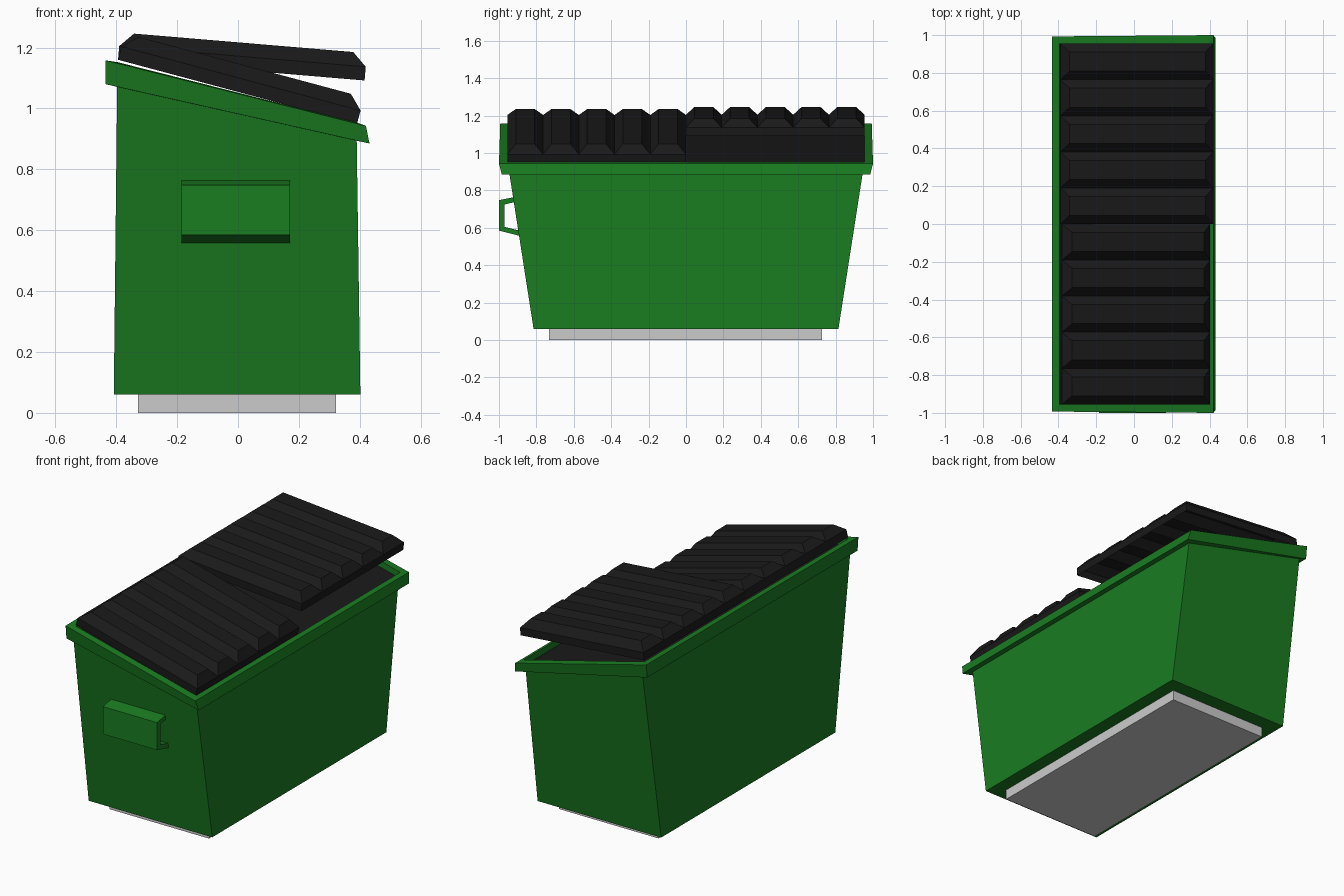
import bpy, bmesh
from math import radians
from mathutils import Matrix, Vector

if "Cube" in bpy.data.objects:
    bpy.data.objects.remove(bpy.data.objects["Cube"])


def material(name, rgb):
    m = bpy.data.materials.new(name)
    m.diffuse_color = (*rgb, 1)
    m.use_nodes = True
    m.node_tree.nodes["Principled BSDF"].inputs["Base Color"].default_value = m.diffuse_color
    return m


GREEN = material("green_paint", (0.01, 0.2, 0.015))
BLACK = material("black_plastic", (0.01, 0.01, 0.01))


def finish(name, bm, mat=None):
    bmesh.ops.remove_doubles(bm, verts=bm.verts, dist=1e-4)
    bmesh.ops.recalc_face_normals(bm, faces=bm.faces)
    me = bpy.data.meshes.new(name)
    bm.to_mesh(me)
    bm.free()
    ob = bpy.data.objects.new(name, me)
    bpy.context.collection.objects.link(ob)
    if mat:
        me.materials.append(mat)
    return ob


def ring(bm, left, right):
    """Four corners from (x, half width, z) at the tall and the low side."""
    (xl, yl, zl), (xr, yr, zr) = left, right
    return [bm.verts.new(p) for p in
            ((xl, -yl, zl), (xr, -yr, zr), (xr, yr, zr), (xl, yl, zl))]


def bridge(bm, a, b):
    n = len(a)
    for i in range(n):
        j = (i + 1) % n
        bm.faces.new((a[i], a[j], b[j], b[i]))


# Tapered bin body with an overhanging sloped rim
bm = bmesh.new()
rings = [ring(bm, l, r) for l, r in (
    ((-0.408, 0.815, 0.06), (0.402, 0.815, 0.06)),
    ((-0.397, 0.972, 1.071), (0.39, 0.945, 0.894)),
    ((-0.435, 0.985, 1.08), (0.432, 0.985, 0.885)),
    ((-0.435, 0.993, 1.158), (0.42, 1.0, 0.943)),
    ((-0.395, 0.955, 1.152), (0.395, 0.955, 0.952)),
    ((-0.395, 0.955, 1.115), (0.395, 0.955, 0.915)),
)]
for a, b in zip(rings, rings[1:]):
    bridge(bm, a, b)
bm.faces.new(rings[0])
finish("bin_body", bm, GREEN)

# Dark panel just inside the rim
bm = bmesh.new()
bm.faces.new(ring(bm, (-0.395, 0.955, 1.115), (0.395, 0.955, 0.915)))
finish("inner_panel", bm, BLACK)

# Grey base plinth
bm = bmesh.new()
bmesh.ops.create_cube(bm, size=1, matrix=Matrix.Translation((-0.003, -0.003, 0.03))
                      @ Matrix.Diagonal((0.65, 1.46, 0.06, 1)))
finish("base", bm)

# Bent fork pocket on the front
bm = bmesh.new()
profile = [(-0.915, 0.765), (-1.0, 0.748), (-1.0, 0.585), (-0.885, 0.556),
           (-0.885, 0.584), (-0.97, 0.605), (-0.97, 0.725), (-0.915, 0.738)]
ends = [[bm.verts.new((x, y, z)) for y, z in profile] for x in (-0.185, 0.17)]
bridge(bm, *ends)
for e in ends:
    n = len(e)
    for i in range(n // 2 - 1):
        bm.faces.new((e[i], e[i + 1], e[n - 2 - i], e[n - 1 - i]))
finish("fork_pocket", bm, GREEN)


# Ribbed hollow lids, hinged at the tall side
def lid(name, y0, angle, ribs=5, length=0.8127, width=0.955, skirt=0.045, inset=0.045):
    bm = bmesh.new()

    def rect(x0, x1, a, b, z):
        return [bm.verts.new(p) for p in ((x0, a, z), (x1, a, z), (x1, b, z), (x0, b, z))]

    bridge(bm, rect(0, length, 0, width, 0), rect(0, length, 0, width, skirt))
    pitch = width / ribs
    for i in range(ribs):
        a, b = i * pitch, (i + 1) * pitch
        low = rect(0, length, a, b, skirt)
        top = rect(inset, length - inset, a + inset, b - inset, skirt * 2)
        bridge(bm, low, top)
        bm.faces.new(top)
    ob = finish(name, bm, BLACK)
    ob.matrix_world = (Matrix.Translation(Vector((-0.394, y0, 1.16)))
                       @ Matrix.Rotation(radians(angle), 4, 'Y'))


lid("closed_lid", -0.955, 15)
lid("open_lid", 0, 4.8)
